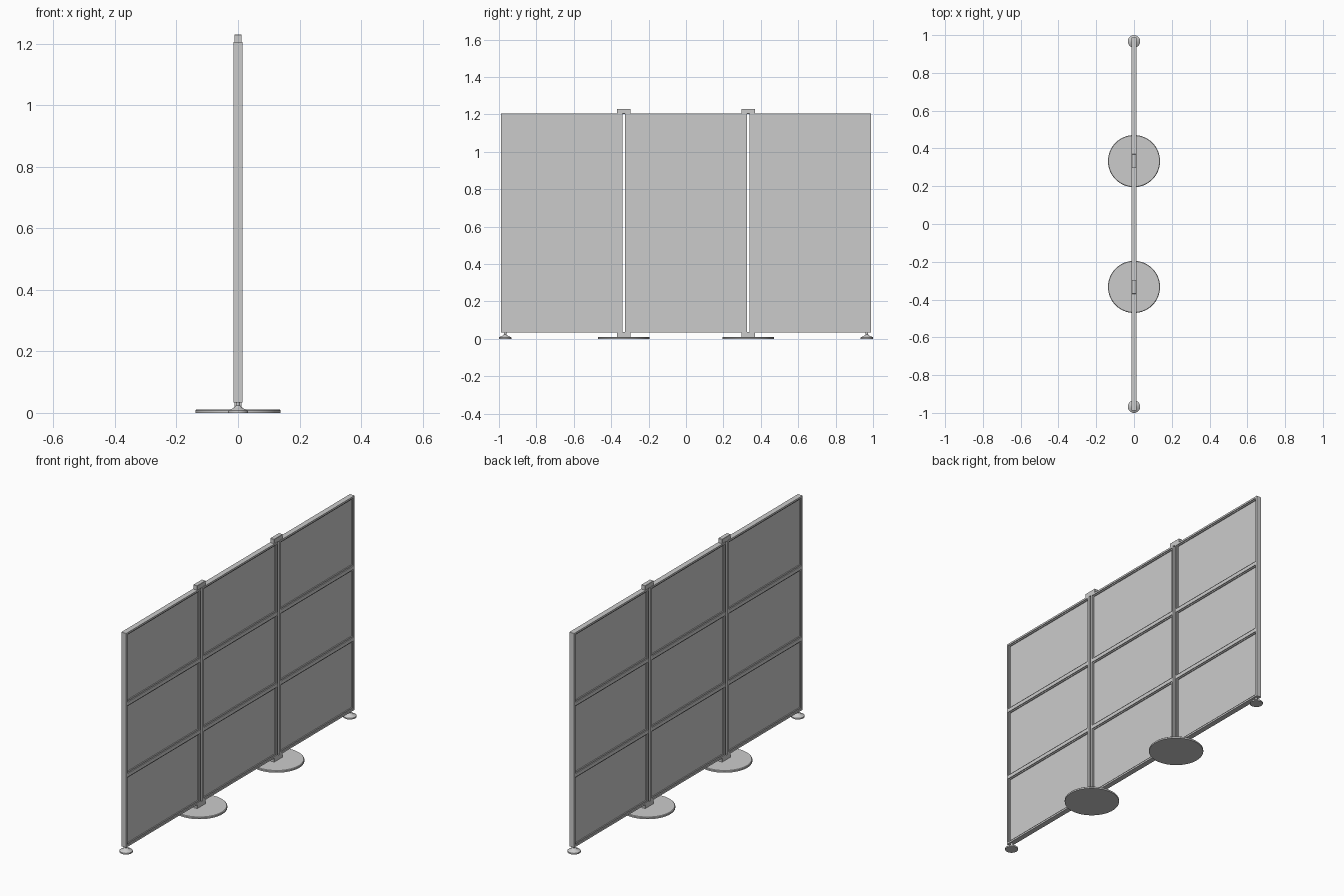
import bpy, bmesh, math

if "Cube" in bpy.data.objects:
    bpy.data.objects.remove(bpy.data.objects["Cube"])

# key dimensions
Z0, Z1 = 0.034, 1.206      # panel bottom / top
DEPTH = 0.029              # frame depth along x
BAR = 0.010                # frame bar width
BEAD = 0.006               # stepped bead inside the frame
JOINT = 0.333              # joint position on y
ROWS = 3


def finish(bm, name, bevel=0.0, smooth=False):
    bmesh.ops.recalc_face_normals(bm, faces=bm.faces)
    me = bpy.data.meshes.new(name)
    bm.to_mesh(me)
    bm.free()
    ob = bpy.data.objects.new(name, me)
    bpy.context.collection.objects.link(ob)
    if bevel:
        m = ob.modifiers.new("edge", 'BEVEL')
        m.width = bevel
        m.segments = 1
        m.limit_method = 'ANGLE'
    if smooth:
        bpy.ops.object.select_all(action='DESELECT')
        ob.select_set(True)
        bpy.context.view_layer.objects.active = ob
        bpy.ops.object.shade_smooth_by_angle(angle=math.radians(35))
    return ob


def box(name, x, y0, y1, z0, z1, bevel=0.0):
    """Box centred on x = 0 with half depth x."""
    bm = bmesh.new()
    bmesh.ops.create_cube(bm, size=1)
    for v in bm.verts:
        v.co = (v.co.x * 2 * x,
                y0 + (v.co.y + 0.5) * (y1 - y0),
                z0 + (v.co.z + 0.5) * (z1 - z0))
    return finish(bm, name, bevel)


def lathe(name, profile, y, steps=48):
    bm = bmesh.new()
    vs = [bm.verts.new((r, 0, z)) for r, z in profile]
    es = [bm.edges.new(p) for p in zip(vs, vs[1:])]
    bmesh.ops.spin(bm, geom=vs + es, cent=(0, 0, 0), axis=(0, 0, 1),
                   angle=math.tau, steps=steps)
    bmesh.ops.remove_doubles(bm, verts=bm.verts, dist=1e-5)
    bmesh.ops.translate(bm, verts=bm.verts, vec=(0, y, 0))
    return finish(bm, name, smooth=True)


def window_frame(name, y0, y1, z0, z1, w, depth):
    """Rectangular ring of width w, extruded through depth."""
    bm = bmesh.new()
    rings = []
    for x in (-depth / 2, depth / 2):
        for i in (0, w):
            rings.append([bm.verts.new((x, y, z)) for y, z in (
                (y0 + i, z0 + i), (y1 - i, z0 + i), (y1 - i, z1 - i), (y0 + i, z1 - i))])
    a, b, c, d = rings
    for p, q in ((a, b), (b, d), (d, c), (c, a)):
        for i in range(4):
            j = (i + 1) % 4
            bm.faces.new((p[i], p[j], q[j], q[i]))
    return finish(bm, name)


# three screens side by side, each a frame with crossbars and three infills
pitch = (Z1 - Z0) / ROWS
for label, y0, y1 in (("left", -0.988, -JOINT - 0.007),
                      ("middle", -JOINT + 0.007, JOINT - 0.007),
                      ("right", JOINT + 0.007, 0.988)):
    window_frame(f"{label}_frame", y0, y1, Z0, Z1, BAR, DEPTH)
    for r in range(1, ROWS):
        z = Z0 + r * pitch
        box(f"{label}_crossbar_{r}", DEPTH / 2, y0 + BAR, y1 - BAR, z - BAR, z + BAR)
    for r in range(ROWS):
        a = Z0 + r * pitch + BAR
        b = Z0 + (r + 1) * pitch - BAR
        window_frame(f"{label}_bead_{r + 1}", y0 + BAR, y1 - BAR, a, b, BEAD, 0.020)
        box(f"{label}_infill_{r + 1}", 0.005, y0 + BAR, y1 - BAR, a, b)

# joints: top cap, bottom clip and round base plate
# ends: small levelling feet
for side, s in (("left", -1), ("right", 1)):
    y = s * JOINT
    box(f"{side}_top_cap", 0.012, y - 0.037, y + 0.037, Z1 - 0.003, 1.23, 0.001)
    box(f"{side}_bottom_clip", 0.012, y - 0.037, y + 0.037, 0.010, Z0 + 0.003, 0.001)
    lathe(f"{side}_base_plate", [(0, 0), (0.138, 0), (0.138, 0.008),
                                 (0.135, 0.011), (0, 0.011)], y, 64)
    lathe(f"{side}_end_foot", [(0, 0), (0.033, 0), (0.033, 0.007), (0.030, 0.010),
                               (0.018, 0.014), (0.010, 0.020), (0.007, 0.024),
                               (0.007, 0.036), (0, 0.036)], s * 0.967, 32)
